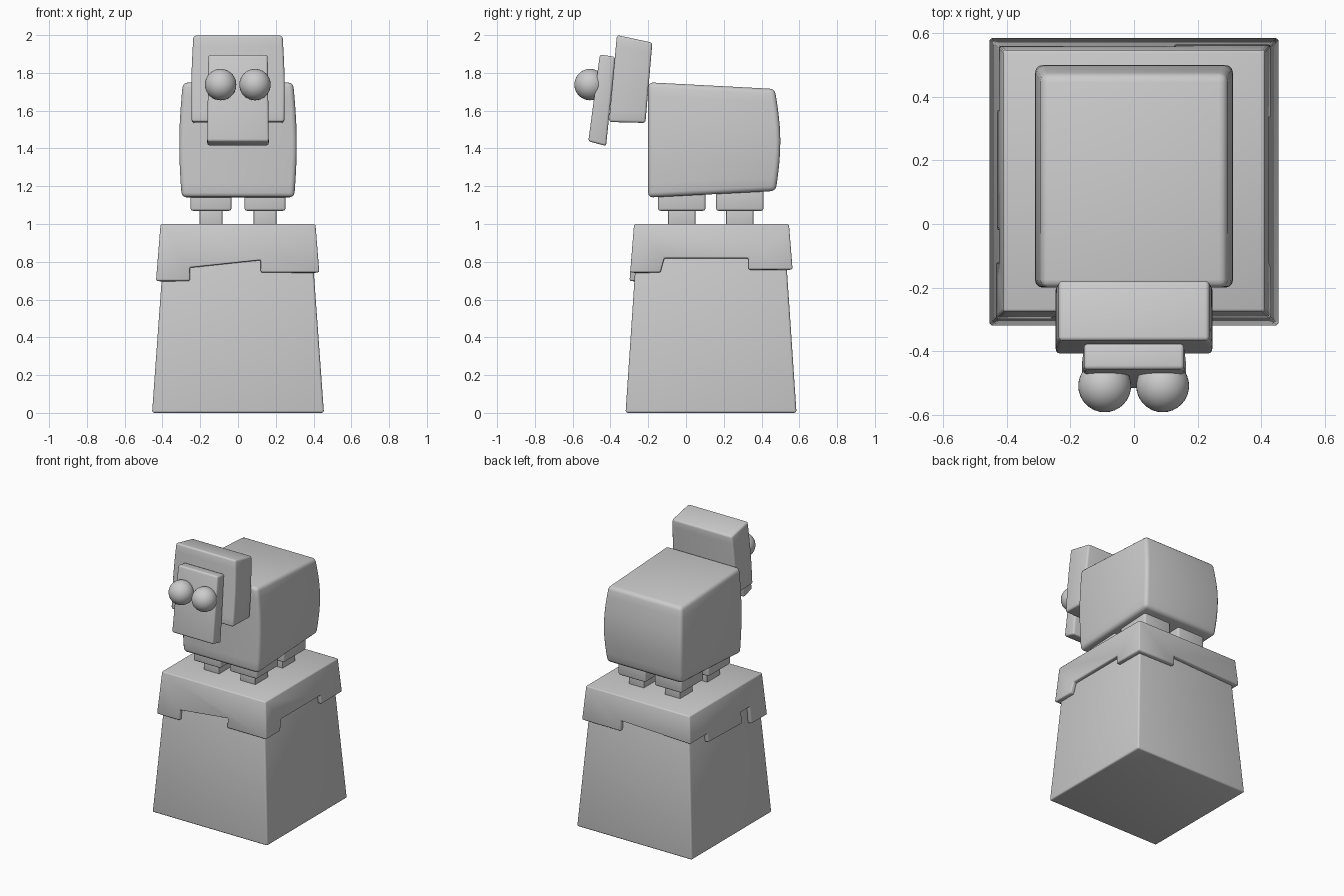
import bpy, bmesh
from math import pi, sin
from mathutils import Vector

if "Cube" in bpy.data.objects:
    bpy.data.objects.remove(bpy.data.objects["Cube"])

stone = bpy.data.materials.new("stone grey")
stone.use_nodes = True
GREY = (0.6, 0.6, 0.6, 1)
stone.diffuse_color = GREY
stone.node_tree.nodes["Principled BSDF"].inputs["Base Color"].default_value = GREY


def finish(name, bm):
    for f in bm.faces:
        f.smooth = True
    mesh = bpy.data.meshes.new(name)
    bm.to_mesh(mesh)
    bm.free()
    mesh.materials.append(stone)
    obj = bpy.data.objects.new(name, mesh)
    bpy.context.collection.objects.link(obj)
    return obj


def block(name, side, top, bottom, x=0, bevel=0.012, bulge=0, back_bulge=0):
    """Rounded block: side outline (y, z) as front-top, back-top, back-bottom,
    front-bottom; half widths at the top and bottom; optional swelling."""
    bm = bmesh.new()
    ft, bt, bb, fb = (Vector(p) for p in side)
    steps = 8 if bulge or back_bulge else 1
    rings = []
    for i in range(steps + 1):
        t = i / steps
        swell = sin(pi * t)
        w = bottom + (top - bottom) * t + bulge * swell
        f, b = fb.lerp(ft, t), bb.lerp(bt, t)
        by = b.x + back_bulge * swell
        rings.append([bm.verts.new(p) for p in (
            (x - w, f.x, f.y), (x + w, f.x, f.y), (x + w, by, b.y), (x - w, by, b.y))])
    for lo, hi in zip(rings, rings[1:]):
        for k in range(4):
            n = (k + 1) % 4
            bm.faces.new((lo[k], lo[n], hi[n], hi[k]))
    bm.faces.new(rings[0][::-1])
    bm.faces.new(rings[-1])
    bm.normal_update()
    sharp = [e for e in bm.edges if e.calc_face_angle() > 0.7]
    bmesh.ops.bevel(bm, geom=sharp, offset=bevel, segments=3, profile=0.5, affect='EDGES')
    return finish(name, bm)


def upright(y0, y1, z0, z1):
    return (y0, z1), (y1, z1), (y1, z0), (y0, z0)


# Tapered pedestal
block("pedestal", ((-0.255, 0.97), (0.52, 0.97), (0.585, 0), (-0.32, 0)), 0.385, 0.455)

# Draped cap: each side is (distance along side, hem height), 1 means the corner
CY = 0.135
hems = [
    [(-1, .70), (-.255, .70), (-.255, .77), (.12, .81), (.12, .745), (1, .745)],
    [(-1, .745), (-.27, .745), (-.25, .82), (.195, .82), (.195, .76), (1, .76)],
    [(-1, .76), (-.125, .76), (-.125, .83), (1, .81)],
    [(-1, .81), (-.225, .81), (-.225, .75), (.155, .74), (.155, .82), (.255, .82),
     (.255, .70), (1, .70)],
]
bm = bmesh.new()
lid = []
tangent = Vector((1, 0, 0))
for hem in hems:
    out = Vector((tangent.y, -tangent.x, 0))
    ring = []
    for s, z in hem + [(1, 1), (-1, 1)]:
        h = 0.41 + (1 - z) * 0.08
        along = s * h if abs(s) == 1 else s
        ring.append(bm.verts.new(tangent * along + out * h + Vector((0, CY, z))))
    bm.faces.new(ring)
    lid.append(ring[-1])
    tangent = -out
bm.faces.new(lid)
bmesh.ops.remove_doubles(bm, verts=bm.verts[:], dist=0.0001)
cap = finish("draped_cap", bm)
thick = cap.modifiers.new("Thickness", 'SOLIDIFY')
thick.thickness = 0.035
thick.offset = -1
thick.use_even_offset = True
soft = cap.modifiers.new("Soft edges", 'BEVEL')
soft.width = 0.008
soft.segments = 2
soft.limit_method = 'ANGLE'

# Legs with wider thighs
for label, y in (("front", -0.0225), ("back", 0.285)):
    for side, x in (("right", -0.143), ("left", 0.143)):
        block(f"{label}_{side}_foot", upright(y - .072, y + .072, 0.99, 1.09),
              0.06, 0.06, x, 0.004)
        block(f"{label}_{side}_thigh", upright(y - .125, y + .125, 1.07, 1.2),
              0.108, 0.108, x)

# Swollen body
block("body", ((-0.2, 1.75), (0.47, 1.715), (0.475, 1.175), (-0.2, 1.14)),
      0.292, 0.298, bevel=0.025, bulge=0.016, back_bulge=0.027)

# Tilted head and muzzle
block("head", ((-0.366, 2.0), (-0.178, 1.96), (-0.215, 1.535), (-0.408, 1.54)),
      0.236, 0.245, bevel=0.013, bulge=0.006)
block("muzzle", ((-0.456, 1.897), (-0.375, 1.885), (-0.423, 1.413), (-0.517, 1.438)),
      0.157, 0.163)

# Bulging eyes
for side, x in (("right", -0.092), ("left", 0.09)):
    bm = bmesh.new()
    bmesh.ops.create_uvsphere(bm, u_segments=32, v_segments=20, radius=0.083)
    bmesh.ops.translate(bm, verts=bm.verts[:], vec=(x, -0.508, 1.738))
    finish(f"{side}_eye", bm)
